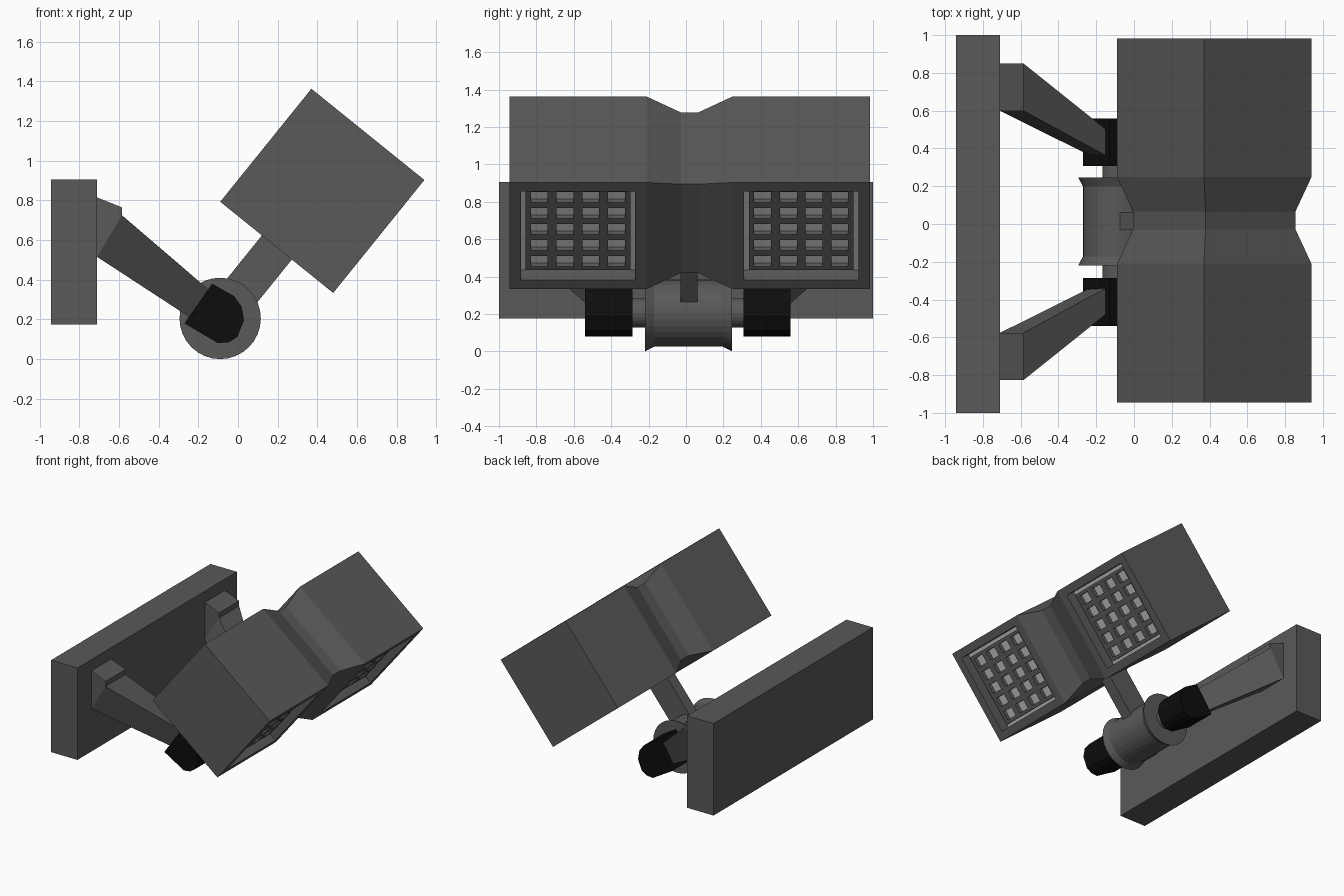
import bpy, bmesh, math
from mathutils import Matrix, Vector

if "Cube" in bpy.data.objects:
    bpy.data.objects.remove(bpy.data.objects["Cube"])


def material(name, v):
    m = bpy.data.materials.new(name)
    m.diffuse_color = (v, v, v, 1)
    m.use_nodes = True
    m.node_tree.nodes["Principled BSDF"].inputs["Base Color"].default_value = m.diffuse_color
    return m


BODY = material("dark_grey", 0.1)
BLACK = material("black", 0.004)
LIGHT = material("lamp_grey", 0.5)


def finish(name, bm, *mats):
    bmesh.ops.recalc_face_normals(bm, faces=bm.faces)
    me = bpy.data.meshes.new(name)
    bm.to_mesh(me)
    bm.free()
    for m in mats:
        me.materials.append(m)
    ob = bpy.data.objects.new(name, me)
    bpy.context.collection.objects.link(ob)
    return ob


def loft(bm, rings):
    """Skin matching rings of points and cap both ends."""
    vs = [[bm.verts.new(p) for p in r] for r in rings]
    n = len(vs[0])
    for a, b in zip(vs, vs[1:]):
        for i in range(n):
            j = (i + 1) % n
            bm.faces.new((a[i], a[j], b[j], b[i]))
    bm.faces.new(vs[0])
    bm.faces.new(vs[-1])
    return vs


def section(profile, y):
    return [(x, y, z) for x, z in profile]


def circle(cx, cz, r, n=32):
    return [(cx + r * math.cos(2 * math.pi * i / n),
             cz + r * math.sin(2 * math.pi * i / n)) for i in range(n)]


def box(bm, lo, hi):
    prof = [(lo[0], lo[2]), (hi[0], lo[2]), (hi[0], hi[2]), (lo[0], hi[2])]
    loft(bm, [section(prof, lo[1]), section(prof, hi[1])])


# wall plate
bm = bmesh.new()
box(bm, (-0.942, -1, 0.175), (-0.71, 1, 0.905))
finish("wall_plate", bm, BODY)

# hub barrel with flared rims, and the shaft through it
HX, HZ, HY = -0.09, 0.205, 0.0135
bm = bmesh.new()
loft(bm, [section(circle(HX, HZ, r), HY + y) for y, r in
          ((-0.2325, 0.205), (-0.185, 0.18), (0.185, 0.18), (0.2325, 0.205))])
finish("hub", bm, BODY)
bm = bmesh.new()
loft(bm, [section(circle(HX, HZ, 0.078, 24), HY + y) for y in (-0.33, 0.33)])
finish("hub_shaft", bm, BODY)

# mirrored bracket arms and their black end knuckles
CAP = [(-0.27, 0.18), (-0.13, 0.38), (-0.02, 0.317), (0.018, 0.265),
       (0.03, 0.195), (-0.003, 0.113), (-0.045, 0.085), (-0.1, 0.08)]
FOOT = [(-0.71, 0.515), (-0.71, 0.815), (-0.585, 0.765), (-0.585, 0.725)]
for side, s in (("left", -1), ("right", 1)):
    bm = bmesh.new()
    loft(bm, [section(CAP, 0.01 + s * y) for y in (0.297, 0.549)])
    finish(side + "_knuckle", bm, BLACK)

    bm = bmesh.new()
    c = 0.0115
    foot = loft(bm, [section(FOOT, c + s * y) for y in (0.588, 0.838)])
    root = [foot[0][0], foot[0][3], foot[1][3], foot[1][0]]
    bm.faces.remove(next(f for f in bm.faces if set(f.verts) == set(root)))
    tip = [bm.verts.new((x, c + s * y, z)) for x, y, z in
           ((-0.235, 0.352, 0.205), (-0.15, 0.352, 0.352),
            (-0.15, 0.49, 0.352), (-0.235, 0.49, 0.205))]
    for i in range(4):
        j = (i + 1) % 4
        bm.faces.new((root[i], root[j], tip[j], tip[i]))
    bm.faces.new(tip)
    finish(side + "_arm", bm, BODY)

# tilted lamp head: local +x is the lamp face, local -z faces the neck
TILT = math.atan2(0.46, 0.57)
POSE = Matrix.Translation((0.425, 0.019, 0.848)) @ Matrix.Rotation(TILT, 4, 'Y')
H = 0.366


def square(y, k):
    h = H * k
    return section([(-h, -h), (h, -h), (h, h), (-h, h)], y)


bm = bmesh.new()
loft(bm, [square(y, k) for y, k in
          ((-0.964, 1), (-0.23, 1), (-0.047, 0.835), (0.047, 0.835), (0.23, 1), (0.964, 1))])
bmesh.ops.recalc_face_normals(bm, faces=bm.faces)
windows = [f for f in bm.faces
           if f.normal.x > 0.99 and abs(f.calc_center_median().y) > 0.4]
for f in windows:
    bmesh.ops.inset_individual(bm, faces=[f], thickness=0.087)
    ext = bmesh.ops.extrude_discrete_faces(bm, faces=[f])["faces"]
    bmesh.ops.translate(bm, verts=ext[0].verts, vec=(-0.085, 0, 0))
    ext[0].material_index = 1
finish("lamp_head", bm, BODY, LIGHT).matrix_world = POSE


# lattice over each lamp window
def edges(count, pitch, gap, half):
    out = [-half]
    for i in range(count):
        m = (i - (count - 1) / 2) * pitch
        out += [m - gap / 2, m + gap / 2]
    return out + [half]


ys = edges(4, 0.1375, 0.09, 0.28)
zs = edges(5, 0.11, 0.07, 0.279)
for side, s in (("left", -1), ("right", 1)):
    bm = bmesh.new()
    v = [[bm.verts.new((H - 0.055, s * 0.597 + y, z)) for z in zs] for y in ys]
    for i in range(len(ys) - 1):
        for j in range(len(zs) - 1):
            if not (i % 2 and j % 2):
                bm.faces.new((v[i][j], v[i + 1][j], v[i + 1][j + 1], v[i][j + 1]))
    ext = bmesh.ops.extrude_face_region(bm, geom=bm.faces[:], use_keep_orig=True)["geom"]
    bmesh.ops.translate(bm, vec=(-0.03, 0, 0),
                        verts=[g for g in ext if isinstance(g, bmesh.types.BMVert)])
    finish(side + "_lattice", bm, BODY).matrix_world = POSE

# neck from hub to head, in the head's tilted frame
bm = bmesh.new()
p = POSE.inverted() @ Vector((-0.01, 0.0155, 0.315))
q = POSE.inverted() @ Vector((0.2, 0.0155, 0.56))
mid = (p.x + q.x) / 2
box(bm, (mid - 0.097, p.y - 0.046, p.z), (mid + 0.097, p.y + 0.046, -H + 0.02))
finish("neck", bm, BODY).matrix_world = POSE
